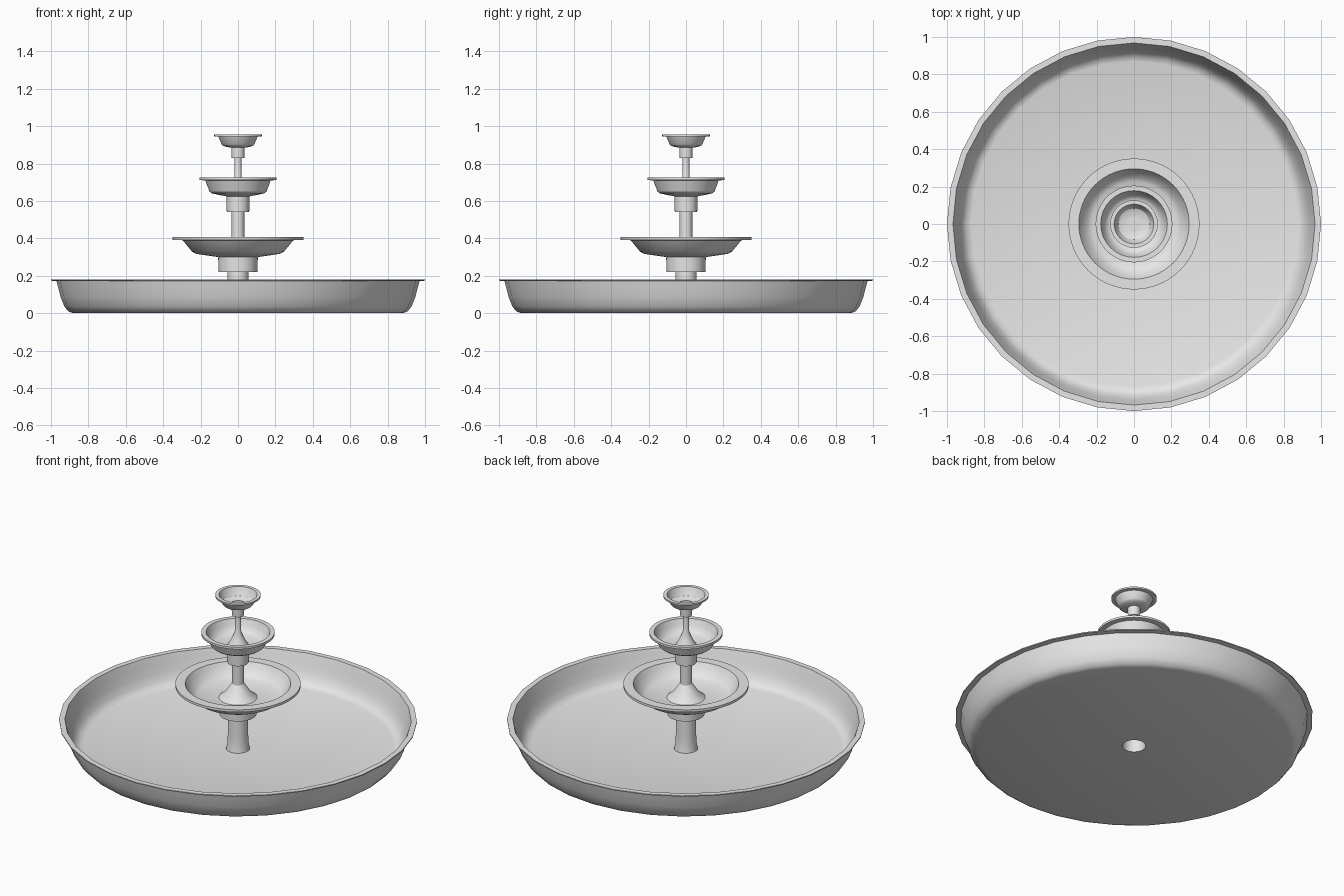
import bpy, bmesh, math

stone = bpy.data.materials.new("light_grey_stone")
stone.diffuse_color = (0.8, 0.8, 0.8, 1)


def lathe(name, profile, sides):
    """Spin a list of (radius, z) points, ordered from the bottom outwards and up."""
    bm = bmesh.new()
    rings = []
    for r, z in profile:
        if r == 0:
            rings.append([bm.verts.new((0, 0, z))] * sides)
        else:
            rings.append([bm.verts.new((r * math.cos(2 * math.pi * i / sides),
                                        r * math.sin(2 * math.pi * i / sides), z))
                          for i in range(sides)])
    for a, b in zip(rings, rings[1:]):
        for i in range(sides):
            j = (i + 1) % sides
            quad = [a[i], a[j], b[j], b[i]]
            bm.faces.new(list(dict.fromkeys(quad)))
    me = bpy.data.meshes.new(name)
    bm.to_mesh(me)
    bm.free()
    ob = bpy.data.objects.new(name, me)
    bpy.context.collection.objects.link(ob)
    me.materials.append(stone)
    bpy.ops.object.select_all(action='DESELECT')
    ob.select_set(True)
    bpy.context.view_layer.objects.active = ob
    bpy.ops.object.shade_smooth_by_angle(angle=math.radians(32))
    return ob


# wide basin with a thin wall, narrow lip and a hole under the column
lathe("basin", [(0.066, 0.006), (0.066, 0), (0.88, 0), (0.905, 0.008), (0.928, 0.035),
                (0.948, 0.085), (0.962, 0.14), (0.97, 0.172), (1.0, 0.174), (1.0, 0.18),
                (0.968, 0.18), (0.955, 0.14), (0.94, 0.085), (0.92, 0.04),
                (0.898, 0.015), (0.87, 0.006), (0.066, 0.006)], 32)

# hollow flared column
lathe("column", [(0.066, 0.004), (0.06, 0.04), (0.057, 0.09), (0.056, 0.22)], 64)

# lower bowl with collar, central cone and stem
lathe("lower_bowl", [(0.056, 0.22), (0.104, 0.22), (0.106, 0.30), (0.16, 0.308), (0.225, 0.318),
                     (0.245, 0.328), (0.295, 0.39), (0.35, 0.392), (0.35, 0.407),
                     (0.295, 0.407), (0.278, 0.375), (0.25, 0.342), (0.225, 0.328),
                     (0.107, 0.322), (0.07, 0.355), (0.034, 0.41), (0.034, 0.54)], 64)

# middle bowl
lathe("middle_bowl", [(0.034, 0.54), (0.06, 0.54), (0.062, 0.625), (0.10, 0.632), (0.14, 0.641),
                      (0.152, 0.65), (0.175, 0.71), (0.205, 0.712), (0.205, 0.725),
                      (0.178, 0.725), (0.165, 0.69), (0.148, 0.66), (0.13, 0.65),
                      (0.058, 0.645), (0.038, 0.68), (0.018, 0.73), (0.018, 0.83)], 64)

# top bowl
lathe("top_bowl", [(0.018, 0.83), (0.034, 0.83), (0.036, 0.885), (0.06, 0.889), (0.08, 0.895),
                   (0.087, 0.902), (0.105, 0.944), (0.127, 0.945), (0.127, 0.955),
                   (0.106, 0.955), (0.097, 0.93), (0.084, 0.908), (0.072, 0.902),
                   (0.04, 0.899), (0.04, 0.896), (0, 0.896)], 64)
